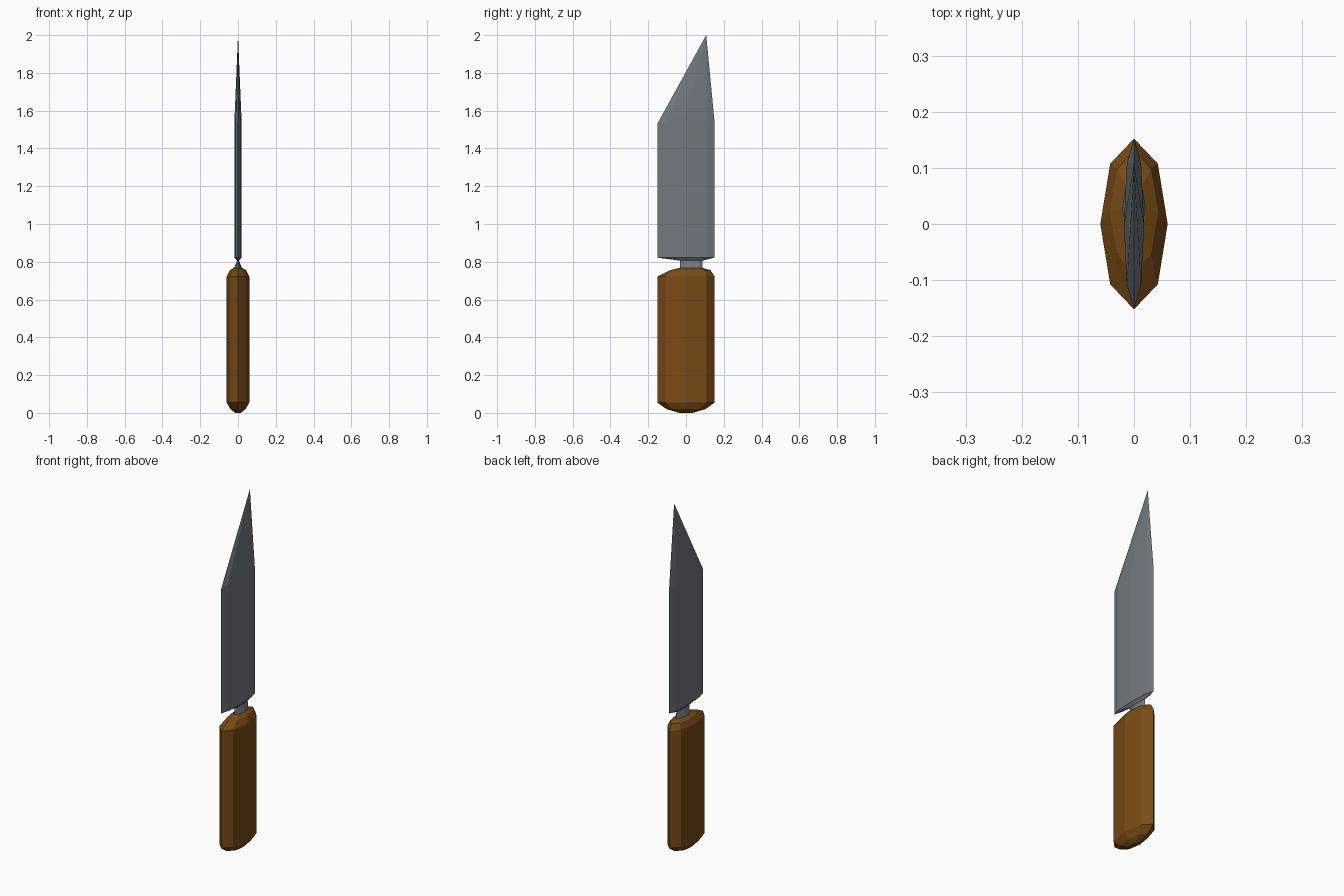
import bpy, bmesh
from math import sin, cos, pi

if "Cube" in bpy.data.objects:
    bpy.data.objects.remove(bpy.data.objects["Cube"])

SIDES = 8


def material(name, rgb):
    m = bpy.data.materials.new(name)
    m.diffuse_color = (*rgb, 1)
    m.use_nodes = True
    m.node_tree.nodes["Principled BSDF"].inputs["Base Color"].default_value = m.diffuse_color
    return m


def loft(name, rings, mat, tip=None):
    """Stack of oval rings (z, x radius, y radius, y centre, rise at the middle)."""
    bm = bmesh.new()
    loops = []
    for z, rx, ry, cy, rise in rings:
        loop = []
        for i in range(SIDES):
            a = 2 * pi * i / SIDES
            loop.append(bm.verts.new((rx * cos(a), cy + ry * sin(a),
                                      z + rise * (1 - abs(sin(a))))))
        loops.append(loop)
    bm.faces.new(loops[0][::-1])
    for low, high in zip(loops, loops[1:]):
        for i in range(SIDES):
            j = (i + 1) % SIDES
            bm.faces.new((low[i], low[j], high[j], high[i]))
    if tip:
        t = bm.verts.new(tip)
        for i in range(SIDES):
            bm.faces.new((loops[-1][i], loops[-1][(i + 1) % SIDES], t))
    else:
        bm.faces.new(loops[-1])
    bmesh.ops.recalc_face_normals(bm, faces=bm.faces)
    mesh = bpy.data.meshes.new(name)
    bm.to_mesh(mesh)
    bm.free()
    mesh.materials.append(mat)
    obj = bpy.data.objects.new(name, mesh)
    bpy.context.collection.objects.link(obj)
    return obj


wood = material("wood", (0.19, 0.07, 0.008))
steel = material("steel", (0.17, 0.19, 0.21))

# Handle: rounded butt, straight grip, shoulders leaning towards the spine
loft("handle", [
    (0.000, 0.014, 0.035, 0.0, 0),
    (0.020, 0.040, 0.103, 0.0, 0),
    (0.055, 0.060, 0.152, 0.0, 0),
    (0.722, 0.060, 0.152, 0.0, 0),
    (0.755, 0.043, 0.108, 0.022, 0),
    (0.768, 0.022, 0.060, 0.028, 0),
], wood)

# Blade: pinched neck, flared heel, flat body, slanted point
loft("blade", [
    (0.766, 0.021, 0.059, 0.028, 0),
    (0.806, 0.005, 0.059, 0.028, 0),
    (0.822, 0.018, 0.152, 0.0, 0),
    (1.530, 0.018, 0.152, 0.0, 0.04),
], steel, tip=(0, 0.107, 2.0))
